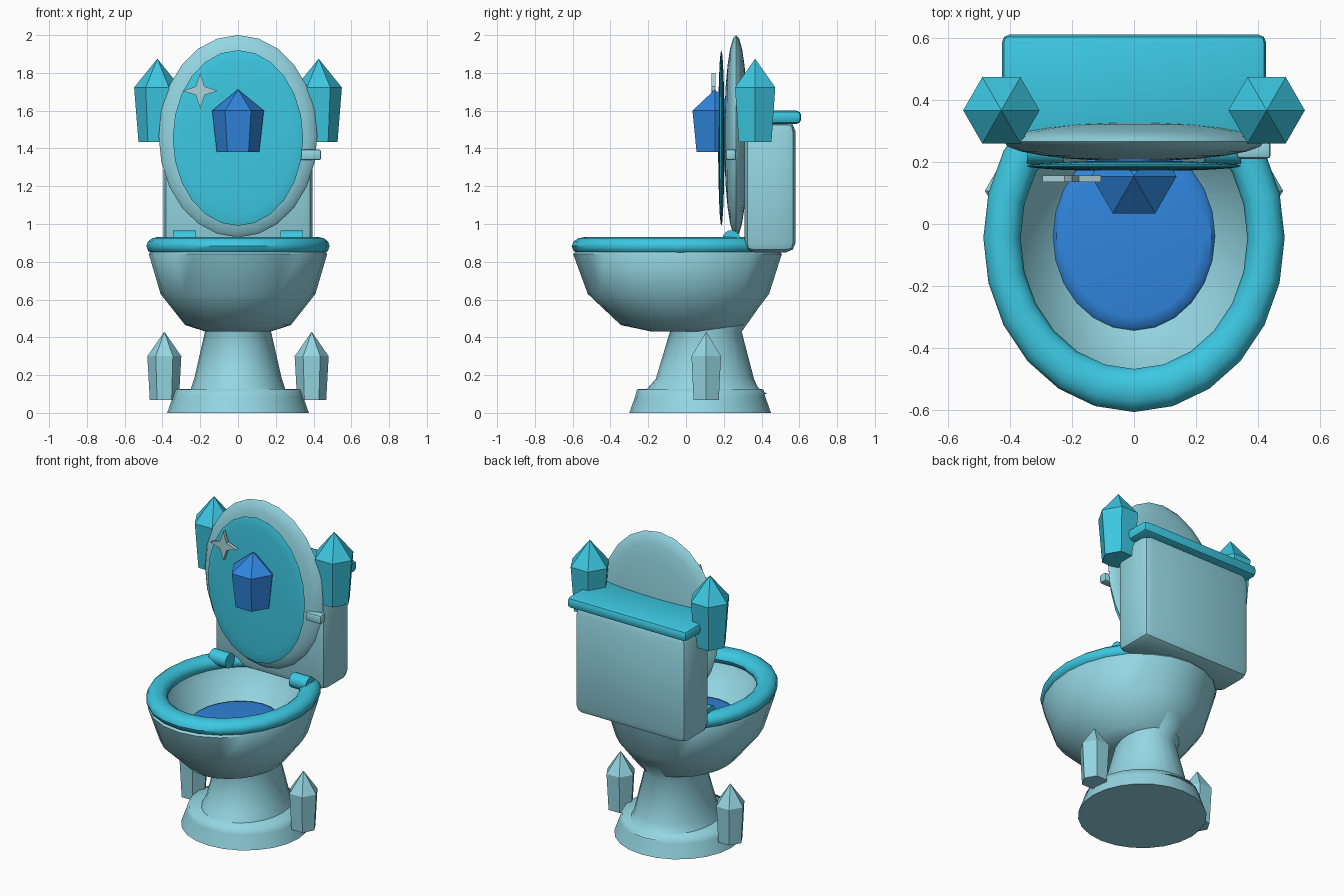
import bpy, bmesh, math
from mathutils import Matrix, Vector

if "Cube" in bpy.data.objects:
    bpy.data.objects.remove(bpy.data.objects["Cube"])


def material(name, r, g, b):
    lin = [((c / 255 + 0.055) / 1.055) ** 2.4 for c in (r, g, b)]
    m = bpy.data.materials.new(name)
    m.diffuse_color = (*lin, 1)
    m.use_nodes = True
    m.node_tree.nodes["Principled BSDF"].inputs["Base Color"].default_value = m.diffuse_color
    return m


PORCELAIN = material("pale_porcelain", 148, 214, 226)
TEAL = material("teal", 60, 200, 226)
BLUE = material("water_blue", 48, 134, 222)
PALE = material("pale_sparkle", 172, 210, 216)


def finish(name, bm, mat, smooth=None):
    bmesh.ops.recalc_face_normals(bm, faces=bm.faces)
    me = bpy.data.meshes.new(name)
    bm.to_mesh(me)
    bm.free()
    ob = bpy.data.objects.new(name, me)
    bpy.context.collection.objects.link(ob)
    me.materials.append(mat)
    if smooth:
        bpy.ops.object.select_all(action='DESELECT')
        ob.select_set(True)
        bpy.context.view_layer.objects.active = ob
        bpy.ops.object.shade_smooth_by_angle(angle=math.radians(smooth))
    return ob


def loft(name, rings, mat, n=24, smooth=40):
    """Stack of ellipses (z, radius x, radius y, centre y), capped."""
    bm = bmesh.new()
    loops = []
    for z, rx, ry, cy in rings:
        loops.append([bm.verts.new((rx * math.cos(2 * math.pi * i / n),
                                    cy + ry * math.sin(2 * math.pi * i / n), z))
                      for i in range(n)])
    for a, b in zip(loops, loops[1:]):
        for i in range(n):
            j = (i + 1) % n
            bm.faces.new((a[i], a[j], b[j], b[i]))
    bm.faces.new(loops[0][::-1])
    bm.faces.new(loops[-1])
    return finish(name, bm, mat, smooth)


def box(name, lo, hi, mat, bevel, segments=2):
    lo, hi = Vector(lo), Vector(hi)
    bm = bmesh.new()
    bmesh.ops.create_cube(bm, size=1, matrix=Matrix.Translation((lo + hi) / 2)
                          @ Matrix.Diagonal((*(hi - lo), 1)))
    bmesh.ops.bevel(bm, geom=bm.edges[:], offset=bevel, segments=segments,
                    affect='EDGES', profile=0.5)
    return finish(name, bm, mat, 40)


def disc(name, centre, radii, mat):
    """Flattened sphere with its poles pointing front and back."""
    bm = bmesh.new()
    bmesh.ops.create_uvsphere(bm, u_segments=24, v_segments=12, radius=1)
    bm.transform(Matrix.Translation(centre) @ Matrix.Diagonal((*radii, 1))
                 @ Matrix.Rotation(math.pi / 2, 4, 'X'))
    return finish(name, bm, mat, 40)


def crystal(name, x, y, z0, z1, z2, r0, r1, mat):
    """Six-sided crystal, widening upward and ending in a point."""
    bm = bmesh.new()
    loops = [[bm.verts.new((x + r * math.cos(math.pi * i / 3),
                            y + r * math.sin(math.pi * i / 3), z))
              for i in range(6)] for z, r in ((z0, r0), (z1, r1))]
    tip = bm.verts.new((x, y, z2))
    for i in range(6):
        j = (i + 1) % 6
        bm.faces.new((loops[0][i], loops[0][j], loops[1][j], loops[1][i]))
        bm.faces.new((loops[1][i], loops[1][j], tip))
    bm.faces.new(loops[0])
    return finish(name, bm, mat)


# Foot and pedestal
loft("base", [(0, .375, .375, .075), (.085, .345, .345, .075),
              (.125, .33, .335, .075), (.128, .2, .2, .075)], PORCELAIN, smooth=85)
loft("pedestal", [(.1, .26, .325, .105), (.135, .247, .29, .09), (.18, .232, .26, .1),
                  (.43, .175, .19, .105), (.55, .22, .28, .1)], PORCELAIN, smooth=60)

# Bowl: outside up, over the rim, then down inside
loft("bowl", [(.43, .17, .2, .02), (.465, .28, .33, -.015), (.63, .41, .48, -.04),
              (.84, .472, .552, -.045), (.88, .45, .52, -.045), (.88, .385, .445, -.045),
              (.82, .362, .418, -.045), (.7, .275, .32, -.04), (.62, .19, .22, -.03)],
     PORCELAIN, smooth=50)
loft("water", [(.66, .24, .28, -.04), (.685, .262, .305, -.04),
               (.7, .25, .292, -.04), (.706, .22, .26, -.04)], BLUE)

# Seat: stretched ring with a rounded section
bm = bmesh.new()
N, M = 24, 12
grid = []
for i in range(N):
    a = 2 * math.pi * i / N
    ring = []
    for k in range(M):
        b = 2 * math.pi * k / M
        r = .425 + .06 * math.cos(b)
        ring.append(bm.verts.new((r * math.cos(a), -.045 + 1.155 * r * math.sin(a),
                                  .883 + .048 * math.sin(b))))
    grid.append(ring)
for i in range(N):
    for k in range(M):
        p, q = grid[i], grid[(i + 1) % N]
        bm.faces.new((p[k], q[k], q[(k + 1) % M], p[(k + 1) % M]))
finish("seat", bm, TEAL, 40)

# Raised lid with inset panel
disc("lid", (0, .265, 1.465), (.42, .063, .535), PORCELAIN)
disc("lid_panel", (0, .187, 1.455), (.345, .017, .465), TEAL)

# Tank, tank lid and flush handle
box("tank", (-.395, .31, .85), (.395, .58, 1.54), PORCELAIN, .05)
box("tank_lid", (-.425, .27, 1.53), (.425, .61, 1.6), TEAL, .025)
box("handle", (.33, .21, 1.338), (.44, .265, 1.395), PORCELAIN, .012)

# Mirrored hinges and crystals
for side, s in (("left", -1), ("right", 1)):
    bm = bmesh.new()
    bmesh.ops.create_cone(bm, cap_ends=True, segments=14, radius1=.047, radius2=.047,
                          depth=.12, matrix=Matrix.Translation((s * .285, .24, .92))
                          @ Matrix.Rotation(math.pi / 2, 4, 'Y'))
    finish("hinge_" + side, bm, TEAL, 40)
    crystal("upper_crystal_" + side, s * .427, .366, 1.435, 1.723, 1.875, .1, .123, TEAL)
    crystal("lower_crystal_" + side, s * .39, .107, .067, .3, .43, .077, .09, PORCELAIN)
crystal("lid_crystal", 0, .153, 1.38, 1.6, 1.712, .112, .137, BLUE)

# Four-pointed sparkle
bm = bmesh.new()
pts = []
for i in range(8):
    r = .094 if i % 2 == 0 else .033
    a = math.pi * i / 4
    pts.append((-.2 + r * math.cos(a), 1.705 + r * math.sin(a)))
front = [bm.verts.new((x, .135, z)) for x, z in pts]
back = [bm.verts.new((x, .156, z)) for x, z in pts]
bm.faces.new(front)
bm.faces.new(back[::-1])
for i in range(8):
    j = (i + 1) % 8
    bm.faces.new((front[i], back[i], back[j], front[j]))
finish("sparkle", bm, PALE)
